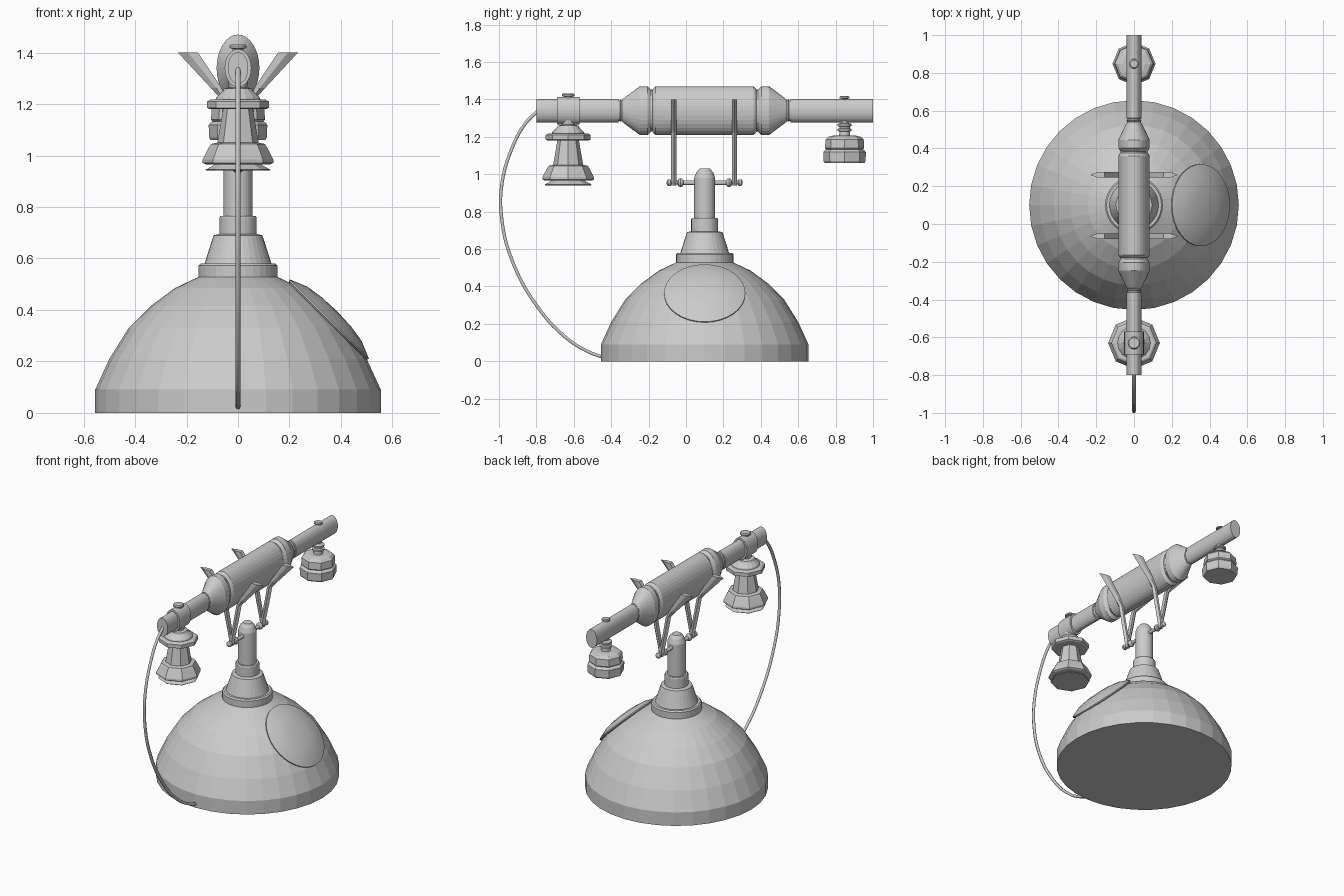
import bpy, bmesh, math
from mathutils import Matrix, Vector

GREY = bpy.data.materials.new("plain grey")
GREY.diffuse_color = (0.6, 0.6, 0.6, 1)


def finish(name, bm):
    bmesh.ops.recalc_face_normals(bm, faces=bm.faces)
    me = bpy.data.meshes.new(name)
    bm.to_mesh(me)
    bm.free()
    me.materials.append(GREY)
    ob = bpy.data.objects.new(name, me)
    bpy.context.collection.objects.link(ob)
    return ob


def skin(bm, rings):
    """Join equal-length rings of verts and cap both ends."""
    n = len(rings[0])
    for a, b in zip(rings, rings[1:]):
        for i in range(n):
            j = (i + 1) % n
            bm.faces.new((a[i], a[j], b[j], b[i]))
    bm.faces.new(rings[0])
    bm.faces.new(rings[-1])


def lathe(name, profile, segs=32, matrix=Matrix()):
    """Turn (radius, height) points around local z, then place by matrix."""
    bm = bmesh.new()
    rings = []
    for r, z in profile:
        rings.append([bm.verts.new(matrix @ Vector((
            r * math.cos(2 * math.pi * i / segs),
            r * math.sin(2 * math.pi * i / segs), z))) for i in range(segs)])
    skin(bm, rings)
    return finish(name, bm)


def at(y, z=0):
    return Matrix.Translation((0, y, z))


def along_y(z, squash=1.0):
    """Local z runs along world y; x is squashed."""
    return Matrix(((squash, 0, 0, 0), (0, 0, 1, 0), (0, 1, 0, z), (0, 0, 0, 1)))


# Domed base
lathe("base_dome", [(.555, 0), (.555, .09), (.50, .21), (.425, .33),
                    (.34, .415), (.245, .485), (.15, .53)], 32, at(.1))

# Stepped collar and post
lathe("post", [(.153, .52), (.153, .572), (.145, .58), (.13, .58), (.095, .69),
               (.072, .695), (.072, .76), (.068, .766), (.056, .766),
               (.056, .98), (.045, 1.01), (.028, 1.03)], 32, at(.1))

# Shallow dial set on the right slope of the dome
dial_place = (Matrix.Translation((.355, .1, .365))
              @ Matrix.Rotation(math.radians(45), 4, 'Y'))
dial = lathe("dial", [(.21, -.012), (.217, -.006), (.217, 0), (.15, .028),
                      (.08, .039), (.01, .042)], 32, dial_place)
for p in dial.data.polygons:
    p.use_smooth = abs(p.normal.dot(Vector((.707, 0, .707)))) > .8

# Axle carrying the cradle
lathe("cradle_axle", [(.006, -.103), (.018, -.097), (.018, -.083), (.011, -.078),
                      (.011, -.045), (.02, -.04), (.024, -.03), (.02, -.02),
                      (.012, -.014), (.012, .214), (.02, .22), (.024, .23),
                      (.02, .24), (.011, .245), (.011, .278), (.018, .283),
                      (.018, .297), (.006, .303)], 12, along_y(.955))

# Cradle forks: wedge-section prongs, thin on the outer edge
PRONG = [((-.008, .94), (.016, .94)), ((.0, 1.0), (.026, 1.0)),
         ((.022, 1.11), (.05, 1.11)), ((.042, 1.215), (.072, 1.225)),
         ((.065, 1.265), (.105, 1.262)), ((.155, 1.40), (.233, 1.40))]
for place, y in (("front", -.065), ("back", .26)):
    for side, sx in (("left", -1), ("right", 1)):
        bm = bmesh.new()
        rings = []
        for inner, outer in PRONG:
            a, b = Vector(inner), Vector(outer)
            m = a.lerp(b, .5)
            rings.append([bm.verts.new((sx * q.x, y + t, q.y)) for q, t in
                          ((a, -.014), (m, -.014), (b, 0), (m, .014), (a, .014))])
        skin(bm, rings)
        finish(f"fork_{place}_{side}", bm)

# Handset grip and tubes, oval in section
lathe("handset", [(.062, -.80), (.062, -.362), (.055, -.36), (.055, -.352),
                  (.062, -.35), (.055, -.343), (.065, -.335), (.13, -.247),
                  (.13, -.205), (.112, -.186), (.112, -.178), (.122, -.172),
                  (.13, -.163), (.13, .36), (.122, .37), (.112, .377),
                  (.112, .385), (.13, .403), (.13, .445), (.065, .532),
                  (.055, .54), (.062, .547), (.055, .55), (.055, .558),
                  (.062, .56), (.062, 1.0)], 32, along_y(1.34, .64))
lathe("handset_collar", [(.074, -.69), (.074, -.57)], 32, along_y(1.34, .7))

# Cap screws on top of the handset
lathe("mouthpiece_screw", [(.022, 1.39), (.022, 1.415), (.034, 1.418), (.034, 1.426),
                           (.028, 1.432)], 12, at(-.63))
lathe("earpiece_screw", [(.014, 1.39), (.014, 1.403), (.026, 1.405), (.026, 1.413),
                         (.02, 1.418)], 12, at(.848))

# Mouthpiece and earpiece: threaded necks with eight-sided bodies
lathe("mouthpiece_neck", [(.04, 1.30), (.035, 1.265), (.055, 1.26), (.06, 1.25),
                          (.085, 1.225), (.09, 1.205)], 16, at(-.63))
lathe("mouthpiece", [(.108, 1.217), (.12, 1.21), (.12, 1.185), (.108, 1.18),
                     (.058, 1.18), (.08, 1.05), (.105, 1.045), (.114, 1.03),
                     (.137, .985), (.137, .972), (.125, .966), (.085, .966)],
      8, at(-.63))
lathe("mouthpiece_skirt", [(.08, .975), (.095, .962), (.126, .945), (.122, .941)],
      8, at(-.63))
lathe("earpiece_neck", [(.02, 1.30), (.02, 1.275), (.038, 1.268), (.038, 1.258),
                        (.028, 1.254), (.028, 1.246), (.038, 1.242), (.038, 1.232),
                        (.028, 1.228), (.03, 1.19)], 16, at(.848))
lathe("earpiece", [(.06, 1.207), (.088, 1.20), (.102, 1.185), (.105, 1.14),
                   (.098, 1.133), (.108, 1.126), (.114, 1.118), (.112, 1.07),
                   (.106, 1.06)], 8, at(.848))

# Cord looping from the handset to the base
cu = bpy.data.curves.new("cord", 'CURVE')
cu.dimensions = '3D'
cu.bevel_depth = .01
cu.bevel_resolution = 1
cu.resolution_u = 5
cu.use_fill_caps = True
cu.materials.append(GREY)
path = [(-.785, 1.345), (-.86, 1.27), (-.93, 1.14), (-.984, .95), (-.985, .76),
        (-.93, .54), (-.80, .30), (-.64, .125), (-.52, .05), (-.44, .02)]
sp = cu.splines.new('BEZIER')
sp.bezier_points.add(len(path) - 1)
for bp, (y, z) in zip(sp.bezier_points, path):
    bp.co = (0, y, z)
    bp.handle_left_type = bp.handle_right_type = 'AUTO'
bpy.context.collection.objects.link(bpy.data.objects.new("cord", cu))
